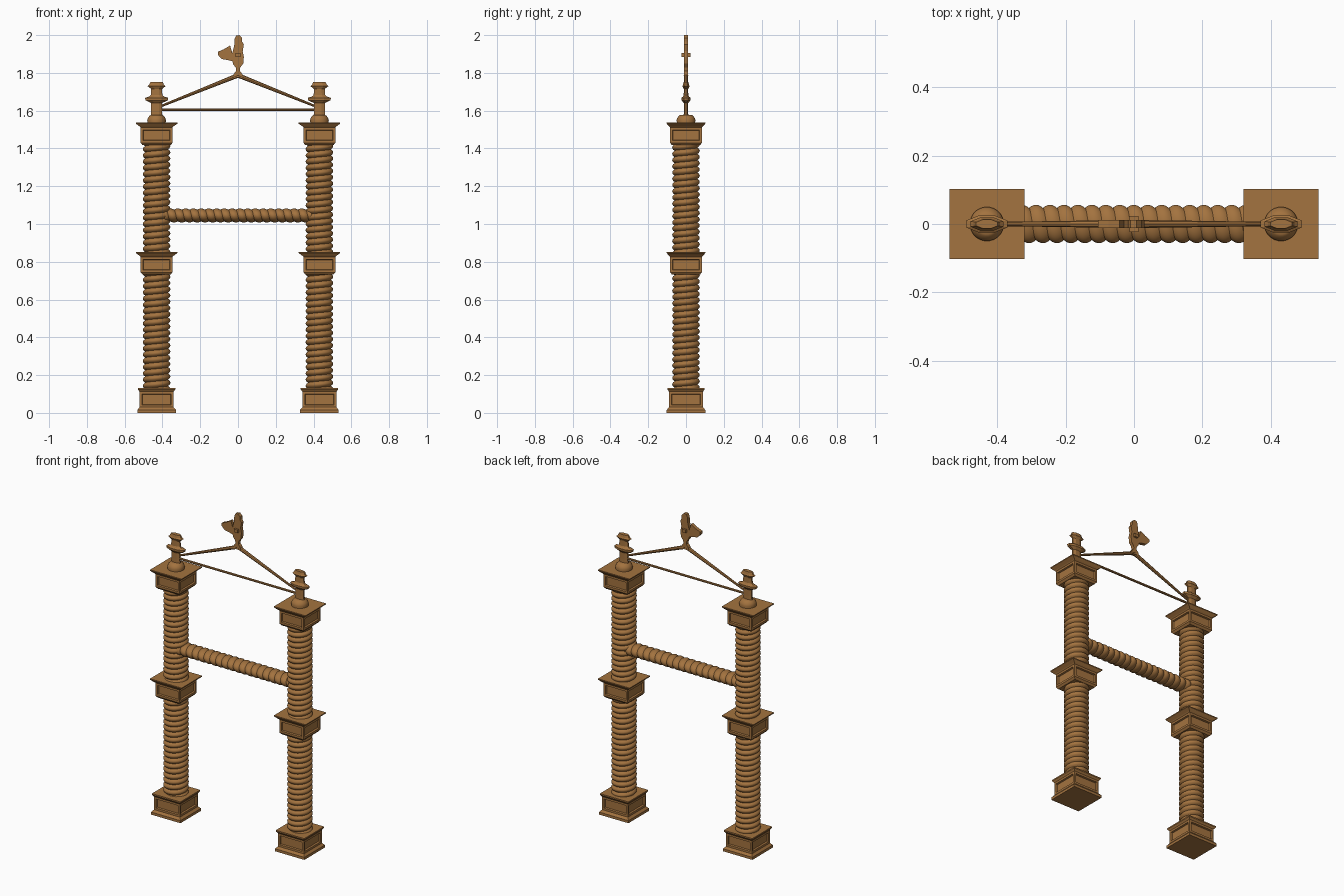
import bpy, bmesh, math
from mathutils import Vector, Matrix

if "Cube" in bpy.data.objects:
    bpy.data.objects.remove(bpy.data.objects["Cube"])

brown = bpy.data.materials.new("warm_brown")
brown.diffuse_color = (0.37, 0.172, 0.05, 1)
brown.use_nodes = True
brown.node_tree.nodes["Principled BSDF"].inputs["Base Color"].default_value = brown.diffuse_color
PX = 0.431  # post centre


def finish(name, bm, smooth=None):
    bmesh.ops.recalc_face_normals(bm, faces=bm.faces)
    me = bpy.data.meshes.new(name)
    bm.to_mesh(me)
    bm.free()
    me.materials.append(brown)
    ob = bpy.data.objects.new(name, me)
    bpy.context.collection.objects.link(ob)
    if smooth:
        bpy.ops.object.select_all(action='DESELECT')
        ob.select_set(True)
        bpy.context.view_layer.objects.active = ob
        bpy.ops.object.shade_smooth_by_angle(angle=math.radians(smooth))
    return ob


def rope(name, length, ru, rv, pitch, depth, matrix, segs=32, k=6):
    """Single-strand twisted surface along local z; rows follow the helix."""
    bm = bmesh.new()
    rows = int((length / pitch + 2) * k)
    grid = []
    for i in range(rows + 1):
        s = math.sin(math.pi * (i % k) / k)
        r = 1 - depth * (1 - s ** 0.8)
        row = []
        for j in range(segs + 1):
            a = 2 * math.pi * j / segs
            z = (i / k - 1 + j / segs) * pitch
            z = max(0, min(length, z))
            row.append(bm.verts.new((ru * r * math.cos(a), rv * r * math.sin(a), z)))
        grid.append(row)
    for i in range(rows):
        for j in range(segs):
            bm.faces.new((grid[i][j], grid[i][j + 1], grid[i + 1][j + 1], grid[i + 1][j]))
    bmesh.ops.remove_doubles(bm, verts=bm.verts, dist=1e-5)
    bmesh.ops.dissolve_degenerate(bm, edges=bm.edges, dist=1e-6)
    bm.transform(matrix)
    return finish(name, bm, 50)


def loft(bm, rings):
    """Join equal-length rings of points and cap both ends."""
    vs = [[bm.verts.new(p) for p in ring] for ring in rings]
    n = len(vs[0])
    sides = []
    for a, b in zip(vs, vs[1:]):
        sides.append([bm.faces.new((a[i], a[(i + 1) % n], b[(i + 1) % n], b[i])) for i in range(n)])
    bm.faces.new(vs[0][::-1])
    bm.faces.new(vs[-1])
    return sides


def block(name, x, z, profile, panel):
    """Square moulded block with a recessed panel on each side."""
    bm = bmesh.new()
    rings = []
    for h, dz in profile:
        hy = min(h, 0.102)
        rings.append([(x + sx * h, sy * hy, z + dz)
                      for sx, sy in ((-1, -1), (1, -1), (1, 1), (-1, 1))])
    faces = loft(bm, rings)[panel]
    bmesh.ops.recalc_face_normals(bm, faces=bm.faces)
    bmesh.ops.inset_individual(bm, faces=faces, thickness=0.018)
    bmesh.ops.inset_individual(bm, faces=faces, thickness=0.004, depth=-0.01)
    return finish(name, bm)


def lathe(name, x, profile, ysc, n, smooth=None):
    bm = bmesh.new()
    loft(bm, [[(x + r * math.cos(2 * math.pi * (i + .5) / n),
                r * ysc * math.sin(2 * math.pi * (i + .5) / n), z)
               for i in range(n)] for r, z in profile])
    return finish(name, bm, smooth)


def rod(name, a, b, ra, rb):
    a, b = Vector(a), Vector(b)
    d = b - a
    bm = bmesh.new()
    bmesh.ops.create_cone(bm, cap_ends=True, segments=8, radius1=ra, radius2=rb, depth=d.length)
    bm.transform(Matrix.Translation((a + b) / 2) @ d.to_track_quat('Z', 'Y').to_matrix().to_4x4())
    return finish(name, bm)


BASE = [(0.102, 0), (0.102, 0.016), (0.09, 0.03), (0.09, 0.112), (0.099, 0.124), (0.099, 0.132)]
CAPITAL = [(0.074, 0), (0.084, 0.012), (0.084, 0.094), (0.09, 0.1), (0.11, 0.114), (0.11, 0.12)]
DOME = [(0.048, 1.53), (0.05, 1.55), (0.046, 1.563), (0.036, 1.574), (0.03, 1.578)]
FINIAL = [(0.034, 1.56), (0.031, 1.60), (0.031, 1.64), (0.064, 1.655), (0.066, 1.668), (0.045, 1.674),
          (0.033, 1.682), (0.031, 1.715), (0.052, 1.73), (0.042, 1.738), (0.034, 1.753)]

# Posts, blocks and finials
for side, s in (("left", -1), ("right", 1)):
    x = s * PX
    block(side + "_base", x, 0, BASE, 2)
    block(side + "_middle_block", x, 0.732, CAPITAL, 1)
    block(side + "_top_block", x, 1.417, CAPITAL, 1)
    rope(side + "_lower_post", 0.64, 0.073, 0.073, 0.033, 0.17, Matrix.Translation((x, 0, 0.11)))
    rope(side + "_upper_post", 0.60, 0.073, 0.073, 0.033, 0.17, Matrix.Translation((x, 0, 0.835)))
    lathe(side + "_finial_foot", x, DOME, 1, 24, 40)
    lathe(side + "_finial", x, FINIAL, 0.4, 8)
    rod(side + "_sloped_rod", (0, 0, 1.787), (s * 0.41, 0, 1.623), 0.012, 0.006)

# Twisted crossbar: local x -> y, y -> z, z -> x
to_x = Matrix(((0, 0, 1, -0.39), (1, 0, 0, 0), (0, 1, 0, 1.045), (0, 0, 0, 1)))
rope("crossbar", 0.78, 0.056, 0.037, 0.041, 0.16, to_x)

# Tie rod between finials
rod("tie_rod", (-0.42, 0, 1.605), (0.42, 0, 1.605), 0.007, 0.007)

# Bird ornament with stem, extruded from its outline
OUTLINE = [(-0.03, 1.775), (0.03, 1.775), (0.022, 1.795), (0.01, 1.81), (0.012, 1.828), (0.028, 1.85),
           (0.031, 1.885), (0.025, 1.915), (0.031, 1.95), (0.022, 1.965), (0.022, 1.985), (0.008, 2.0),
           (-0.01, 1.998), (-0.018, 1.98), (-0.02, 1.945), (-0.03, 1.905), (-0.042, 1.945),
           (-0.075, 1.925), (-0.106, 1.912), (-0.106, 1.895), (-0.085, 1.873), (-0.055, 1.868),
           (-0.03, 1.862), (-0.025, 1.845), (-0.012, 1.828), (-0.01, 1.81), (-0.022, 1.795)]
bm = bmesh.new()
loft(bm, [[(x, y, z) for x, z in OUTLINE] for y in (-0.011, 0.011)])
finish("bird_ornament", bm)

# Small boss through the bird
bm = bmesh.new()
bmesh.ops.create_cube(bm, size=1, matrix=Matrix.Translation((0, 0, 1.895)) @ Matrix.Diagonal((0.026, 0.046, 0.02, 1)))
finish("bird_boss", bm)
